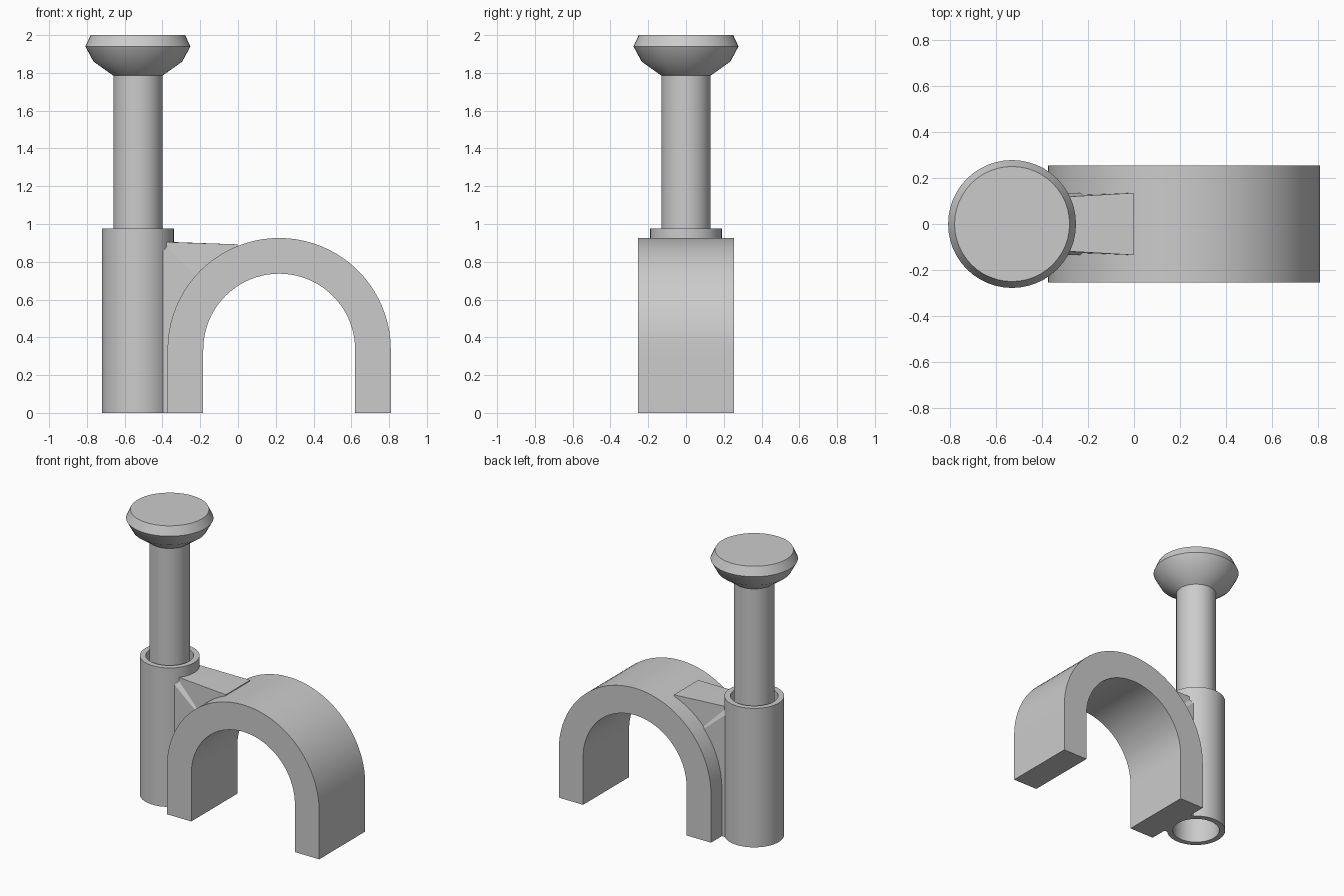
import bpy, bmesh
from math import sin, cos, pi, sqrt, radians

if "Cube" in bpy.data.objects:
    bpy.data.objects.remove(bpy.data.objects["Cube"])

AXIS = -0.53          # x of the nail and its sleeve
ARCH_X, ARCH_Z = 0.218, 0.335
HALF_DEPTH = 0.255


def finish(name, bm, x=0.0):
    bmesh.ops.recalc_face_normals(bm, faces=bm.faces)
    mesh = bpy.data.meshes.new(name)
    bm.to_mesh(mesh)
    bm.free()
    obj = bpy.data.objects.new(name, mesh)
    obj.location.x = x
    bpy.context.collection.objects.link(obj)
    bpy.ops.object.select_all(action='DESELECT')
    obj.select_set(True)
    bpy.context.view_layer.objects.active = obj
    bpy.ops.object.shade_smooth_by_angle(angle=radians(30))
    return obj


def lathe(name, profile, closed, sides=48):
    """Turn an (r, z) profile about the nail axis; closed joins its ends."""
    bm = bmesh.new()
    rings = [[bm.verts.new((r * cos(2 * pi * i / sides), r * sin(2 * pi * i / sides), z))
              for i in range(sides)] for r, z in profile]
    pairs = list(zip(rings, rings[1:]))
    if closed:
        pairs.append((rings[-1], rings[0]))
    else:
        bm.faces.new(rings[0])
        bm.faces.new(rings[-1])
    for a, b in pairs:
        for i in range(sides):
            j = (i + 1) % sides
            bm.faces.new((a[i], a[j], b[j], b[i]))
    return finish(name, bm, AXIS)


# Nail with its countersunk head
lathe("nail", [(0.13, 0.2), (0.13, 1.785), (0.235, 1.86), (0.278, 1.94), (0.25, 2.0)], False)

# Hollow sleeve around the nail
lathe("nail_sleeve", [(0.19, 0), (0.19, 0.975), (0.152, 0.975), (0.152, 0)], True)


# Cable arch: straight legs and a half-round top
def arch_line(r, steps=40):
    arc = [(ARCH_X - r * cos(pi * i / steps), ARCH_Z + r * sin(pi * i / steps))
           for i in range(steps + 1)]
    return [(ARCH_X - r, 0)] + arc + [(ARCH_X + r, 0)]


bm = bmesh.new()
outer, inner = arch_line(0.591), arch_line(0.402)
loops = [[bm.verts.new((x, y, z)) for x, z in line]
         for line, y in ((outer, -HALF_DEPTH), (outer, HALF_DEPTH),
                         (inner, HALF_DEPTH), (inner, -HALF_DEPTH))]
for k in range(4):
    a, b = loops[k], loops[(k + 1) % 4]
    for i in range(len(a) - 1):
        bm.faces.new((a[i], a[i + 1], b[i + 1], b[i]))
for end in (0, -1):
    bm.faces.new([loop[end] for loop in loops])
finish("cable_arch", bm)

# Web joining sleeve to arch; its near end follows the sleeve wall
bm = bmesh.new()
sections = []
for f in (-1, -0.75, -0.4, 0, 0.4, 0.75, 1):
    y = 0.135 * f
    yt = y * 0.83
    end = AXIS + sqrt(0.17 ** 2 - y ** 2)
    end_top = AXIS + sqrt(0.17 ** 2 - yt ** 2)
    points = [(end, y, 0), (-0.3, y, 0), (-0.3, y, 0.4), (-0.12, y, 0.62),
              (0.0, y, 0.892), (end_top, yt, 0.905), (end, y, 0.88)]
    sections.append([bm.verts.new(p) for p in points])
for a, b in zip(sections, sections[1:]):
    for i in range(7):
        j = (i + 1) % 7
        bm.faces.new((a[i], a[j], b[j], b[i]))
for s in (sections[0], sections[-1]):
    bm.faces.new((s[0], s[1], s[2], s[3], s[6]))
    bm.faces.new((s[6], s[3], s[5]))
    bm.faces.new((s[3], s[4], s[5]))
finish("joining_web", bm)
